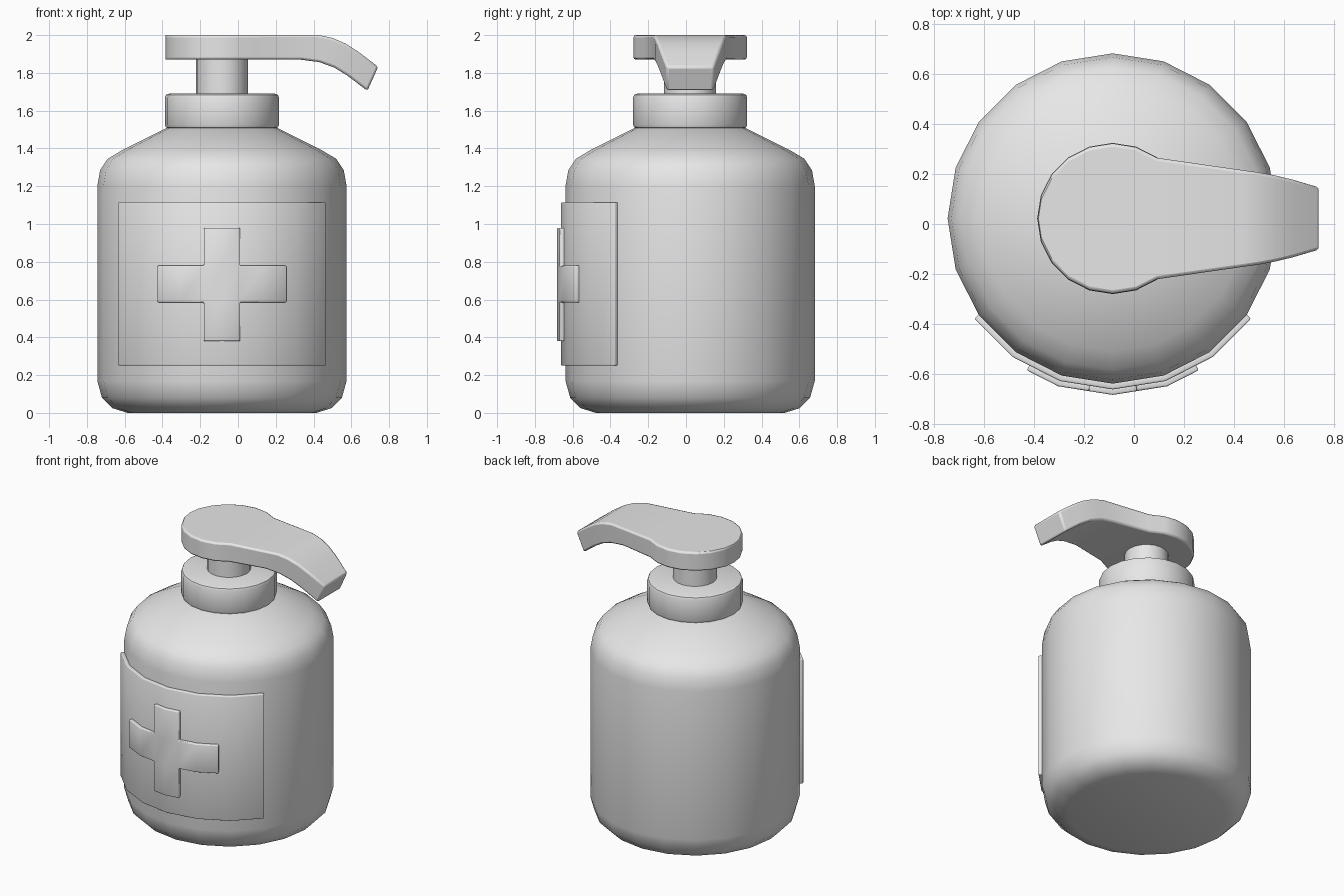
import bpy, bmesh
from math import sin, cos, radians

if "Cube" in bpy.data.objects:
    bpy.data.objects.remove(bpy.data.objects["Cube"])

CX, CY, SIDES = -0.085, 0.022, 20
STEP = 360 / SIDES

grey = bpy.data.materials.new("plain_grey")
grey.use_nodes = True
grey.diffuse_color = (0.8, 0.8, 0.8, 1)
grey.node_tree.nodes["Principled BSDF"].inputs["Base Color"].default_value = (0.8, 0.8, 0.8, 1)


def finish(name, bm, bevel=0, thickness=0):
    """Turn a bmesh into a shaded object with optional thickness and soft edges."""
    bmesh.ops.remove_doubles(bm, verts=bm.verts, dist=0.0005)
    if not thickness:
        bmesh.ops.recalc_face_normals(bm, faces=bm.faces)
    mesh = bpy.data.meshes.new(name)
    bm.to_mesh(mesh)
    bm.free()
    mesh.materials.append(grey)
    obj = bpy.data.objects.new(name, mesh)
    bpy.context.collection.objects.link(obj)
    if thickness:
        solid = obj.modifiers.new("thickness", "SOLIDIFY")
        solid.thickness, solid.offset = thickness, -1
    if bevel:
        soft = obj.modifiers.new("soft_edges", "BEVEL")
        soft.width, soft.segments = bevel, 2
        soft.limit_method, soft.angle_limit = "ANGLE", radians(40)
    bpy.ops.object.select_all(action="DESELECT")
    obj.select_set(True)
    bpy.context.view_layer.objects.active = obj
    bpy.ops.object.shade_smooth_by_angle(angle=radians(40))
    return obj


def lathe(name, profile):
    """Revolve (radius, z) points into a closed solid."""
    bm = bmesh.new()
    rings = [[bm.verts.new((CX + r * cos(radians(i * STEP)), CY + r * sin(radians(i * STEP)), z))
              for i in range(SIDES)] for r, z in profile]
    for low, high in zip(rings, rings[1:]):
        for i in range(SIDES):
            j = (i + 1) % SIDES
            bm.faces.new((low[i], low[j], high[j], high[i]))
    bm.faces.new(rings[0][::-1])
    bm.faces.new(rings[-1])
    return finish(name, bm)


def wrapped_plate(name, radius, angles, heights, keep, thickness):
    """Plate following the faceted front wall; angles are measured from the front."""
    bm = bmesh.new()

    def point(a, z):
        r = radius * cos(radians(STEP / 2)) / cos(radians(a % STEP - STEP / 2))
        return bm.verts.new((CX + r * sin(radians(a)), CY - r * cos(radians(a)), z))

    grid = [[point(a, z) for a in angles] for z in heights]
    for row in range(len(heights) - 1):
        for col in range(len(angles) - 1):
            if keep(row, col):
                bm.faces.new((grid[row][col], grid[row][col + 1],
                              grid[row + 1][col + 1], grid[row + 1][col]))
    for v in [v for v in bm.verts if not v.link_faces]:
        bm.verts.remove(v)
    return finish(name, bm, 0.006, thickness)


# Bottle, collar and pump stem
lathe("bottle_body", [(0.50, 0), (0.58, 0.025), (0.635, 0.08), (0.66, 0.17),
                      (0.66, 1.20), (0.645, 1.285), (0.605, 1.345), (0.53, 1.39), (0.29, 1.51)])
lathe("collar", [(0.28, 1.505), (0.296, 1.511), (0.302, 1.525),
                 (0.302, 1.67), (0.296, 1.684), (0.28, 1.69)])
lathe("pump_stem", [(0.138, 1.66), (0.138, 1.89)])

# Front label and raised cross
wrapped_plate("label", 0.683, [STEP * i for i in range(-3, 4)], [0.25, 1.115],
              lambda row, col: True, 0.03)
wrapped_plate("cross", 0.705, [-29.5, -18, -8, 0, 8, 18, 29.5], [0.38, 0.585, 0.78, 0.98],
              lambda row, col: row == 1 or col in (2, 3), 0.03)

# Pump head: round pad lofted into a tapering, drooping spout
# Stations: top x, top z, bottom x, bottom z, half width
stations = []
for i in range(8):
    a = radians(180 - i * STEP)
    x = CX + 0.3 * cos(a)
    stations.append((x, 2, x, 1.87, 0.3 * sin(a)))
stations += [(0.43, 2, 0.33, 1.87, 0.195), (0.50, 1.985, 0.43, 1.857, 0.185),
             (0.57, 1.955, 0.51, 1.828, 0.172), (0.64, 1.91, 0.58, 1.785, 0.155),
             (0.742, 1.832, 0.685, 1.705, 0.125)]
bm = bmesh.new()
loops = [[bm.verts.new(p) for p in ((xt, CY - w, zt), (xt, CY + w, zt),
                                    (xb, CY + w, zb), (xb, CY - w, zb))]
         for xt, zt, xb, zb, w in stations]
for a, b in zip(loops, loops[1:]):
    for i in range(4):
        j = (i + 1) % 4
        bm.faces.new((a[i], a[j], b[j], b[i]))
bm.faces.new(loops[-1])
finish("pump_head", bm, 0.012)
